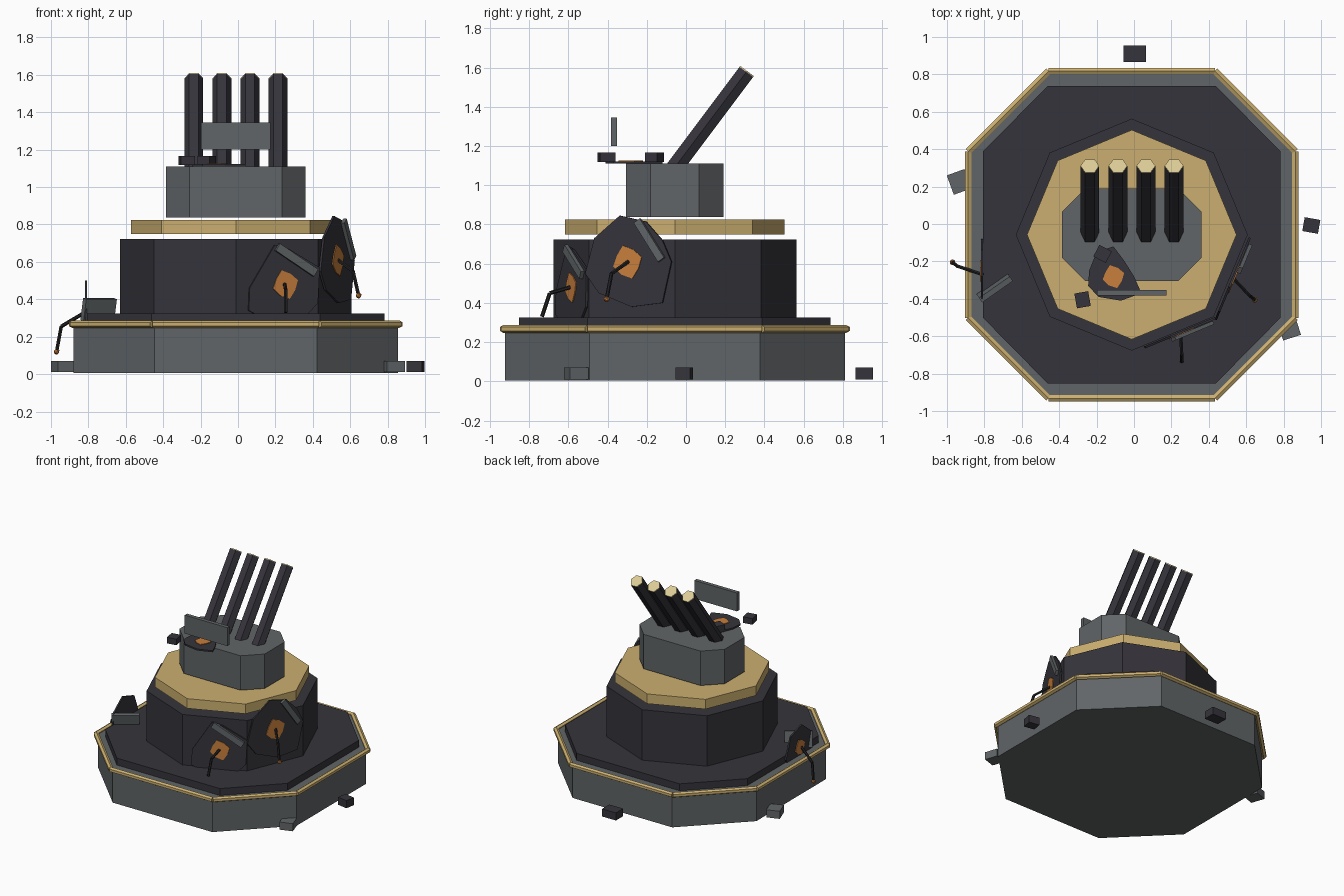
import bpy, bmesh, math
from mathutils import Vector, Matrix

cube = bpy.data.objects.get("Cube")
if cube:
    bpy.data.objects.remove(cube, do_unlink=True)

CX, CY = -0.012, -0.057  # tower axis


def material(name, r, g, b):
    m = bpy.data.materials.new(name)
    m.use_nodes = True
    m.diffuse_color = (r, g, b, 1)
    bsdf = next(n for n in m.node_tree.nodes if n.type == 'BSDF_PRINCIPLED')
    bsdf.inputs["Base Color"].default_value = (r, g, b, 1)
    return m


STEEL = material("steel_grey", 0.118, 0.13, 0.135)
DARK = material("dark_armour", 0.036, 0.034, 0.043)
GOLD = material("brass_gold", 0.60, 0.43, 0.16)
PALE = material("pale_brass", 0.72, 0.60, 0.31)
ORANGE = material("ember_orange", 0.58, 0.21, 0.045)
BLACK = material("wire_black", 0.016, 0.016, 0.018)


def add_object(name, bm, mat, matrix=None):
    bmesh.ops.recalc_face_normals(bm, faces=bm.faces)
    mesh = bpy.data.meshes.new(name)
    bm.to_mesh(mesh)
    bm.free()
    mesh.materials.append(mat)
    obj = bpy.data.objects.new(name, mesh)
    if matrix:
        obj.matrix_world = matrix
    bpy.context.collection.objects.link(obj)
    return obj


def prism(name, outline, z0, z1, mat, matrix=None):
    bm = bmesh.new()
    face = bm.faces.new([bm.verts.new((x, y, z0)) for x, y in outline])
    top = bmesh.ops.extrude_face_region(bm, geom=[face])["geom"]
    verts = [v for v in top if isinstance(v, bmesh.types.BMVert)]
    bmesh.ops.translate(bm, verts=verts, vec=(0, 0, z1 - z0))
    return add_object(name, bm, mat, matrix)


def cut_rectangle(hx, hy, ex, ey):
    """Rectangle with chamfered corners, centred on the tower axis."""
    quarter = [(hx, -ey), (hx, ey), (ex, hy), (-ex, hy)]
    pts = quarter + [(-x, -y) for x, y in quarter]
    return [(CX + x, CY + y) for x, y in pts]


def octagon(radius):
    angles = [i * math.pi / 4 for i in range(8)]
    return [(CX + radius * math.cos(a), CY + radius * math.sin(a)) for a in angles]


def box(name, centre, size, mat, turn=0, tilt=0, matrix=None):
    bm = bmesh.new()
    bmesh.ops.create_cube(bm, size=1)
    bmesh.ops.scale(bm, vec=size, verts=bm.verts)
    local = (Matrix.Translation(centre) @ Matrix.Rotation(math.radians(turn), 4, 'Z')
             @ Matrix.Rotation(math.radians(tilt), 4, 'X'))
    return add_object(name, bm, mat, matrix @ local if matrix else local)


def rod(name, a, b, radius, mat, sides=6, spin=0):
    a, b = Vector(a), Vector(b)
    bm = bmesh.new()
    bmesh.ops.create_cone(bm, cap_ends=True, segments=sides, radius1=radius,
                          radius2=radius, depth=(b - a).length)
    rot = (b - a).to_track_quat('Z', 'Y').to_matrix().to_4x4()
    return add_object(name, bm, mat, Matrix.Translation((a + b) / 2) @ rot
                      @ Matrix.Rotation(math.radians(spin), 4, 'Z'))


# Stepped tower body
prism("base_hull", cut_rectangle(0.867, 0.867, 0.435, 0.435), 0.005, 0.27, STEEL)
prism("deck", cut_rectangle(0.795, 0.795, 0.45, 0.445), 0.27, 0.325, DARK)
prism("drum", octagon(0.62), 0.32, 0.723, DARK)
prism("brass_collar", octagon(0.56), 0.748, 0.825, GOLD)
prism("turret", cut_rectangle(0.372, 0.248, 0.248, 0.124), 0.838, 1.11, STEEL)

# Brass rail around the base
rail = cut_rectangle(0.875, 0.875, 0.445, 0.445)
for i in range(8):
    rod(f"rail_{i + 1}", (*rail[i], 0.267), (*rail[(i + 1) % 8], 0.267), 0.02, GOLD)

# Four raised gun barrels with pale muzzle caps
aim = Vector((0, 0.6, 0.8))
for i in range(4):
    foot = Vector((-0.236 + 0.15 * i, -0.062, 1.085))
    muzzle = foot + aim * 0.616
    rod(f"barrel_{i + 1}", foot, muzzle, 0.05, DARK, spin=30)
    rod(f"muzzle_cap_{i + 1}", muzzle, muzzle + aim * 0.006, 0.05, PALE, spin=30)


def frame(origin, normal):
    """Matrix whose local z points along the normal."""
    n = Vector(normal).normalized()
    u = Vector((0, 0, 1)).cross(n)
    if u.length < 0.01:
        u = Vector((1, 0, 0))
    u.normalize()
    rot = Matrix((u, n.cross(u), n)).transposed().to_4x4()
    return Matrix.Translation(origin) @ rot


def damage(name, origin, normal, outline, core):
    """Scorched plate with a glowing core."""
    m = frame(origin, normal)
    prism(name + "_scorch_plate", outline, -0.006, 0.006, DARK, m)
    wobble = [1.0, 0.85, 1.05, 0.8, 1.0, 0.9, 1.1, 0.85]
    blob = [(core * w * math.cos(i * math.pi / 4 + 0.3),
             core * w * math.sin(i * math.pi / 4 + 0.3)) for i, w in enumerate(wobble)]
    prism(name + "_glowing_core", blob, 0.006, 0.011, ORANGE, m)
    return m


def wire(name, points, tip):
    for i in range(len(points) - 1):
        rod(f"{name}_wire_{i + 1}", points[i], points[i + 1], 0.01, BLACK)
    if tip:
        bm = bmesh.new()
        bmesh.ops.create_icosphere(bm, subdivisions=1, radius=0.017)
        add_object(name + "_wire_tip", bm, ORANGE, Matrix.Translation(points[-1]))


# Damage on the front of the drum
front = damage("front", (0.25, -0.58, 0.48), (0.383, -0.924, 0),
               [(-0.21, -0.14), (-0.205, -0.02), (-0.06, 0.21), (0.02, 0.19),
                (0.2, 0.09), (0.19, -0.1), (0.13, -0.16), (-0.17, -0.16)], 0.075)
box("front_loose_strip", (0.06, 0.13, 0.018), (0.26, 0.045, 0.02), STEEL, -32, 0, front)
wire("front", [(0.25, -0.59, 0.48), (0.255, -0.695, 0.45), (0.255, -0.735, 0.33)], False)

# Damage on the side of the drum
side = damage("side", (0.527, -0.295, 0.61), (0.924, -0.383, 0),
              [(-0.235, -0.06), (-0.185, 0.12), (-0.045, 0.235), (0.1, 0.205),
               (0.19, 0.11), (0.24, 0.0), (0.19, -0.21), (0.02, -0.23),
               (-0.16, -0.16)], 0.082)
box("side_loose_strip", (0.125, 0.11, 0.018), (0.24, 0.04, 0.02), STEEL, -56, 0, side)
wire("side", [(0.535, -0.295, 0.61), (0.615, -0.38, 0.55), (0.645, -0.405, 0.42)], True)

# Damage standing at the edge of the deck
damage("deck", (-0.812, -0.25, 0.335), (-1, 0, 0),
       [(-0.17, -0.04), (-0.12, -0.13), (0.08, -0.14), (0.16, -0.05),
        (0.15, 0.07), (0.03, 0.165), (-0.11, 0.12)], 0.06)
box("deck_loose_strip", (-0.745, -0.34, 0.345), (0.2, 0.03, 0.12), STEEL, 35, 12)
wire("deck", [(-0.81, -0.27, 0.335), (-0.945, -0.225, 0.255), (-0.97, -0.205, 0.12)], True)

# Damage on the turret roof
damage("roof", (-0.11, -0.28, 1.116), (0, 0, 1),
       [(-0.13, 0.03), (-0.09, 0.13), (0.0, 0.16), (0.06, 0.08), (0.11, 0.0),
        (0.15, -0.09), (0.04, -0.13), (-0.08, -0.11), (-0.135, -0.05)], 0.06)
box("shield_plate", (-0.012, -0.367, 1.272), (0.372, 0.03, 0.145), STEEL)
box("roof_chunk_back", (-0.168, -0.16, 1.143), (0.075, 0.07, 0.048), DARK, -28)
box("roof_chunk_front", (-0.275, -0.405, 1.143), (0.075, 0.08, 0.048), DARK, 10)

# Rubble around the base
box("rubble_back", (0.004, 0.91, 0.04), (0.12, 0.09, 0.06), DARK)
box("rubble_right", (0.948, -0.008, 0.04), (0.085, 0.075, 0.06), DARK, -10)
box("rubble_left", (-0.935, 0.225, 0.04), (0.1, 0.11, 0.06), STEEL, 20)
box("rubble_front", (0.83, -0.56, 0.04), (0.1, 0.1, 0.06), STEEL, 18)
